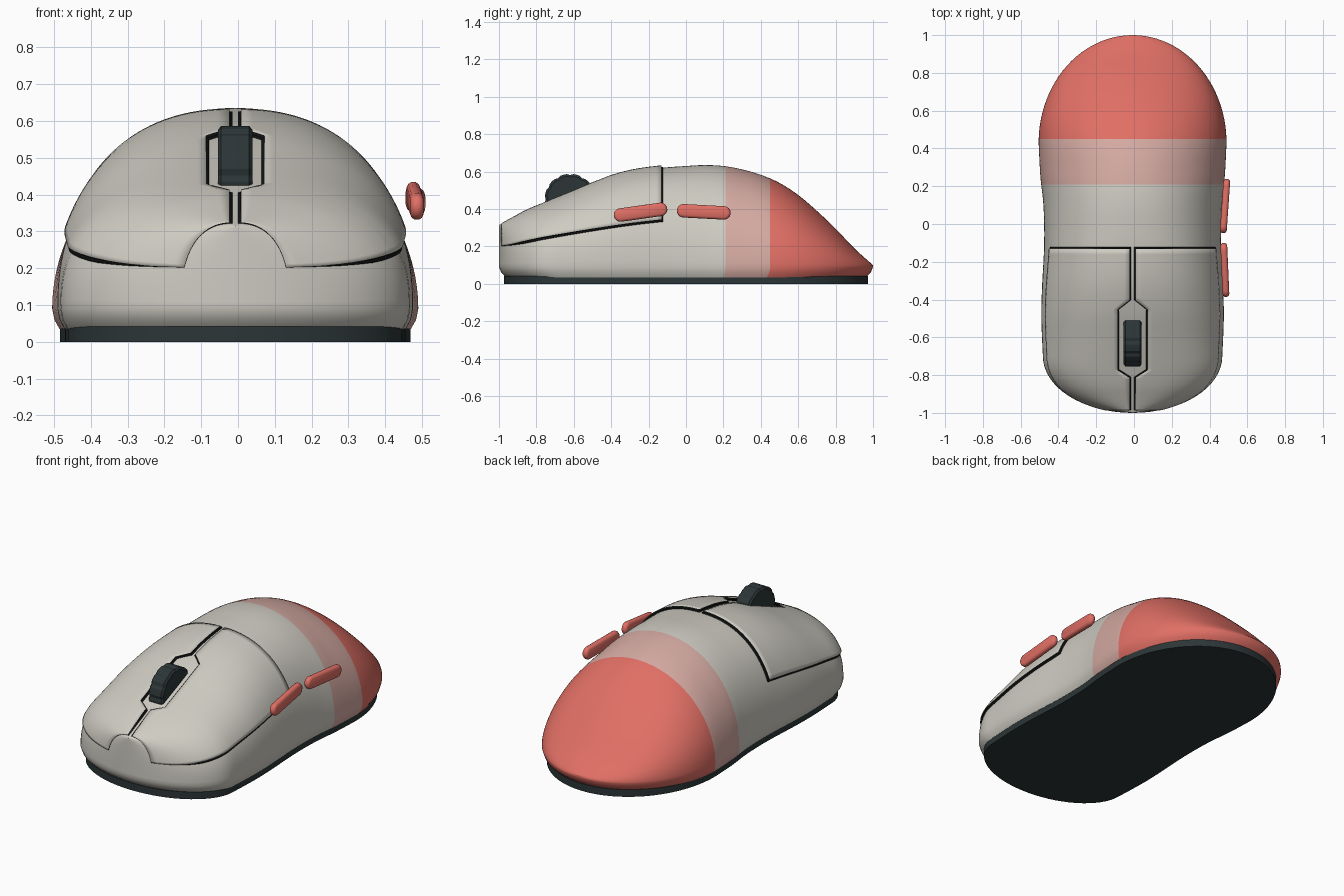
import bpy, bmesh, math
from mathutils import Vector, Matrix

if "Cube" in bpy.data.objects:
    bpy.data.objects.remove(bpy.data.objects["Cube"])

CX = -0.0075          # body centre line (side buttons stick out on the right)
ZC = 0.09             # height of the widest line


def material(name, rgb):
    m = bpy.data.materials.new(name)
    m.diffuse_color = (*rgb, 1)
    m.use_nodes = True
    m.node_tree.nodes["Principled BSDF"].inputs["Base Color"].default_value = m.diffuse_color
    return m


SHELL = material("warm_grey", (0.62, 0.60, 0.54))
CORAL = material("coral", (0.75, 0.16, 0.13))
PINK = material("pale_pink", (0.66, 0.40, 0.36))
DARK = material("dark_slate", (0.025, 0.036, 0.038))
SEAM = material("seam_black", (0.006, 0.007, 0.007))


def make(name, bm, mats, angle=40):
    me = bpy.data.meshes.new(name)
    bm.to_mesh(me)
    bm.free()
    for m in mats:
        me.materials.append(m)
    for p in me.polygons:
        p.use_smooth = True
    me.set_sharp_from_angle(angle=math.radians(angle))
    ob = bpy.data.objects.new(name, me)
    bpy.context.collection.objects.link(ob)
    return ob


def curve(pts, t):
    """Smooth interpolation through (t, value) pairs."""
    if t <= pts[0][0]:
        return pts[0][1]
    if t >= pts[-1][0]:
        return pts[-1][1]
    i = max(k for k in range(len(pts) - 1) if pts[k][0] <= t)

    def slope(k):
        a, b = pts[max(k - 1, 0)], pts[min(k + 1, len(pts) - 1)]
        return (b[1] - a[1]) / (b[0] - a[0])
    (t0, v0), (t1, v1) = pts[i], pts[i + 1]
    d = t1 - t0
    u = (t - t0) / d
    return ((2*u**3 - 3*u*u + 1) * v0 + (u**3 - 2*u*u + u) * d * slope(i)
            + (3*u*u - 2*u**3) * v1 + (u**3 - u*u) * d * slope(i + 1))


def linear(pts, t):
    for (t0, v0), (t1, v1) in zip(pts, pts[1:]):
        if t <= t1:
            return v0 + (v1 - v0) * max(0, t - t0) / (t1 - t0)
    return pts[-1][1]


# Side profile and waist of the body
TOP = [(-1, .315), (-.9, .36), (-.8, .405), (-.6, .488), (-.45, .55), (-.3, .595),
       (-.13, .62), (0, .63), (.1, .635), (.2, .63), (.3, .612), (.4, .583),
       (.5, .54), (.6, .475), (.7, .39), (.8, .295), (.9, .19), (1, .10)]
WAIST = [(-.7, .475), (-.5, .483), (-.35, .48), (-.1, .468), (.1, .472), (.25, .488), (.43, .4975)]
POWER = [(-.9, 2.5), (-.13, 2.3), (.3, 2.0)]


def width(y):
    if y > .43:
        return .4975 * math.sqrt(max(0, 1 - ((y - .43) / .57) ** 2))
    if y < -.7:
        return .475 * math.sqrt(max(0, 1 - ((y + .7) / .3) ** 2))
    return curve(WAIST, y)


def surf(a, y):
    """Body surface: a is the angle from the top line (0) to the widest line (pi/2)."""
    e = 2 / linear(POWER, y)
    return Vector((width(y) * max(0, math.sin(a)) ** e, y,
                   ZC + (curve(TOP, y) - ZC) * max(0, math.cos(a)) ** e))


front = [-.7 - .3 * math.sin(math.pi / 2 * i / 16) for i in range(16, 0, -1)]
back = [.45 + .55 * math.sin(math.pi / 2 * i / 24) for i in range(25)]
middle = [-.7 + .91 * i / 32 for i in range(33)] + [.21 + .03 * i for i in range(1, 8)]
STATIONS = front + middle + back

# Shell: lofted cross-sections, tucked in at the foot, coloured in bands along y
bm = bmesh.new()
N = 36
rings = []
for y in STATIONS:
    half = [surf(math.pi / 2 * i / N, y) for i in range(N + 1)]
    for z, s in ((.06, .988), (.035, .96)):
        half.append(Vector((width(y) * s, y * s, z)))
    pts = [Vector((-p.x, p.y, p.z)) for p in reversed(half[1:])] + half
    rings.append([bm.verts.new((p.x + CX, p.y, p.z)) for p in pts])
for r, (a, b) in enumerate(zip(rings, rings[1:])):
    ym = (STATIONS[r] + STATIONS[r + 1]) / 2
    for i in range(len(a)):
        j = (i + 1) % len(a)
        f = bm.faces.new((a[i], a[j], b[j], b[i]))
        f.material_index = 2 if ym > .45 else 1 if ym > .21 else 0
bmesh.ops.remove_doubles(bm, verts=bm.verts, dist=1e-5)
bmesh.ops.dissolve_degenerate(bm, edges=bm.edges, dist=1e-6)
bmesh.ops.recalc_face_normals(bm, faces=bm.faces)
make("shell", bm, [SHELL, PINK, CORAL])

# Base plate: same outline, slightly smaller
bm = bmesh.new()
loop = [(width(y), y) for y in STATIONS] + [(-width(y), y) for y in reversed(STATIONS[1:-1])]
bottom = bm.faces.new([bm.verts.new((x * .957 + CX, y * .973, 0)) for x, y in loop])
ext = bmesh.ops.extrude_face_region(bm, geom=[bottom])
bmesh.ops.translate(bm, vec=(0, 0, .042), verts=[v for v in ext["geom"] if isinstance(v, bmesh.types.BMVert)])
bmesh.ops.recalc_face_normals(bm, faces=bm.faces)
make("base_plate", bm, [DARK])

# Click buttons: plates following the shell, cut out around the wheel, on dark seam plates
INNER = [(-1, .015), (-.81, .015), (-.77, .078), (-.45, .078), (-.40, .015), (-.1, .015)]
OUTER = [(-1, .20), (-.93, .21), (-.75, .247), (-.5, .29), (-.3, .32), (-.13, .34)]


def click_plate(name, side, grow, lift, mats):
    y0, y1 = -.985, -.13 + grow
    ys = sorted({y for y in STATIONS if y0 < y < y1 - .005}
                | {y0, y1, -.81, -.77, -.45, -.40})
    M = 24
    bm = bmesh.new()
    rows = []
    for y in ys:
        fade = min(1, max(0, (y + .98) / .12))
        n = linear(POWER, y)
        a0 = math.asin(min(1, ((linear(INNER, y) - grow) / width(y)) ** (n / 2)))
        zo = curve(OUTER, y) - grow * 1.2 * fade
        a1 = math.acos(min(1, ((zo - ZC) / (curve(TOP, y) - ZC)) ** (n / 2)))
        row = []
        for i in range(M + 1):
            a = a0 + (a1 - a0) * i / M
            da = surf(a + .002, y) - surf(a - .002 if a > .004 else a, y)
            dy = surf(a, y + .002) - surf(a, y - .002)
            nrm = dy.cross(da).normalized()
            if nrm.z < 0:
                nrm = -nrm
            p = surf(a, y) + nrm * lift * (.25 + .75 * fade)
            row.append(bm.verts.new((side * p.x + CX, p.y, p.z)))
        rows.append(row)
    for a, b in zip(rows, rows[1:]):
        for i in range(M):
            q = (a[i], a[i + 1], b[i + 1], b[i])
            bm.faces.new(q if side > 0 else q[::-1])
    bm.normal_update()
    if sum(f.normal.z for f in bm.faces) < 0:
        bmesh.ops.reverse_faces(bm, faces=bm.faces)
    ob = make(name, bm, mats)
    mod = ob.modifiers.new("thickness", "SOLIDIFY")
    mod.thickness = lift + .003
    mod.offset = -1
    mod.material_offset_rim = len(mats) - 1


for side, word in ((-1, "left"), (1, "right")):
    click_plate(word + "_click_button", side, 0, .014, [SHELL, SEAM])
    click_plate(word + "_button_seam", side, .007, .005, [SEAM])

# Scroll wheel: ribbed drum with chamfered rims
bm = bmesh.new()
S = 48
rings = []
for x, dr in ((-.047, -.012), (-.038, 0), (.038, 0), (.047, -.012)):
    rings.append([bm.verts.new((x + CX,
                                -.62 + (.136 + dr - (.006 if i % 4 == 0 else 0)) * math.cos(2 * math.pi * i / S),
                                .452 + (.136 + dr - (.006 if i % 4 == 0 else 0)) * math.sin(2 * math.pi * i / S)))
                  for i in range(S)])
for a, b in zip(rings, rings[1:]):
    for i in range(S):
        bm.faces.new((a[i], a[(i + 1) % S], b[(i + 1) % S], b[i]))
bm.faces.new(rings[0])
bm.faces.new(rings[-1])
bmesh.ops.recalc_face_normals(bm, faces=bm.faces)
make("scroll_wheel", bm, [DARK], 15)


# Side buttons: rounded stadium bars on the right flank
def side_button(name, loc, tilt, yaw):
    bm = bmesh.new()
    rings = []
    for x, r in ((-.018, .022), (-.014, .031), (-.006, .036), (.006, .036), (.014, .031), (.018, .022)):
        ring = []
        for end in (1, -1):
            for i in range(13):
                t = end * math.pi / 2 * -1 + math.pi * i / 12 if end > 0 else math.pi / 2 + math.pi * i / 12
                ring.append(bm.verts.new((x, end * .108 + r * math.cos(t), r * math.sin(t))))
        rings.append(ring)
    k = len(rings[0])
    for a, b in zip(rings, rings[1:]):
        for i in range(k):
            bm.faces.new((a[i], a[(i + 1) % k], b[(i + 1) % k], b[i]))
    bm.faces.new(rings[0])
    bm.faces.new(rings[-1])
    bmesh.ops.recalc_face_normals(bm, faces=bm.faces)
    bm.transform(Matrix.Translation(loc) @ Matrix.Rotation(math.radians(yaw), 4, "Z")
                 @ Matrix.Rotation(math.radians(tilt), 4, "X"))
    make(name, bm, [CORAL], 50)


side_button("front_side_button", (.481, -.243, .383), 8, 2.5)
side_button("rear_side_button", (.482, .095, .385), -3, -4)
